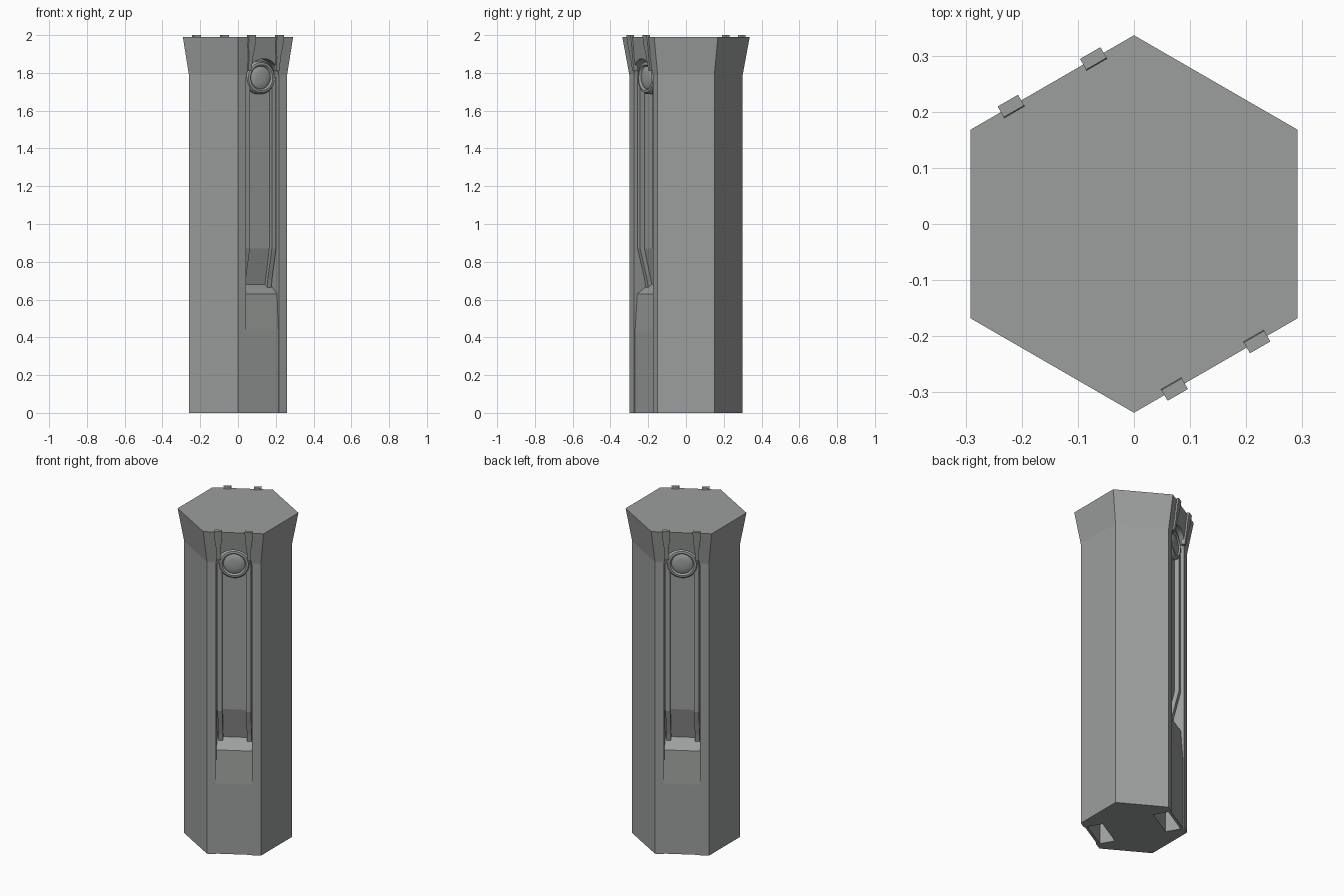
import bpy
import bmesh
from math import cos, sin, pi, radians
from mathutils import Vector

cube = bpy.data.objects.get("Cube")
if cube:
    bpy.data.objects.remove(cube)

APOTHEM = 0.26
FLARE_Z, TOP_Z = 1.79, 1.99
FLARE = 0.032

grey = bpy.data.materials.new("stone grey")
grey.use_nodes = True
colour = (0.33, 0.345, 0.335, 1)
grey.diffuse_color = colour
grey.node_tree.nodes["Principled BSDF"].inputs["Base Color"].default_value = colour


def loft(name, rings):
    """Skin a stack of equal rings and cap both ends."""
    bm = bmesh.new()
    loops = [[bm.verts.new(p) for p in ring] for ring in rings]
    n = len(loops[0])
    for a, b in zip(loops, loops[1:]):
        for i in range(n):
            j = (i + 1) % n
            bm.faces.new((a[i], a[j], b[j], b[i]))
    bm.faces.new(loops[0])
    bm.faces.new(loops[-1])
    bmesh.ops.recalc_face_normals(bm, faces=bm.faces)
    mesh = bpy.data.meshes.new(name)
    bm.to_mesh(mesh)
    bm.free()
    mesh.materials.append(grey)
    obj = bpy.data.objects.new(name, mesh)
    bpy.context.collection.objects.link(obj)
    return obj


def on_face(angle, u, depth, z):
    """Point on a body side: u across, depth inward, z up."""
    normal = Vector((cos(angle), sin(angle), 0))
    across = Vector((-sin(angle), cos(angle), 0))
    return normal * (APOTHEM - depth) + across * u + Vector((0, 0, z))


def bar(name, angle, sections):
    """Loft through sections of (z, left u, right u, outer depth, inner depth)."""
    return loft(name, [[on_face(angle, l, o, z), on_face(angle, r, o, z),
                        on_face(angle, r, i, z), on_face(angle, l, i, z)]
                       for z, l, r, o, i in sections])


def lathe(name, angle, z, profile, count=40):
    """Revolve (radius, depth) points about an axis facing out of a side."""
    return loft(name, [[on_face(angle, r * cos(2 * pi * k / count), d,
                                z + r * sin(2 * pi * k / count))
                        for k in range(count)] for r, d in profile])


def carve(target, cutter):
    mod = target.modifiers.new("carve", "BOOLEAN")
    mod.operation = "DIFFERENCE"
    mod.solver = "EXACT"
    mod.object = cutter
    cutter.hide_render = True
    bpy.ops.object.select_all(action="DESELECT")
    bpy.context.view_layer.objects.active = target
    target.select_set(True)
    bpy.ops.object.modifier_apply(modifier=mod.name)
    bpy.data.objects.remove(cutter)


def flare_depth(z):
    return -FLARE * (z - FLARE_Z) / (TOP_Z - FLARE_Z)


# Hexagonal column with a flared head
body = loft("column_body", [
    [(a / cos(pi / 6) * cos(pi / 6 + k * pi / 3),
      a / cos(pi / 6) * sin(pi / 6 + k * pi / 3), z) for k in range(6)]
    for z, a in ((0, APOTHEM), (FLARE_Z, APOTHEM), (TOP_Z, APOTHEM + FLARE))])

HALF = 0.1      # half width of the channel
FLOOR = 0.045   # depth of its upper floor
DISC_Z = 1.775

for side, angle in (("front", radians(-60)), ("back", radians(120))):
    # Channel: deep foot, sloping middle, shallow top with a round end
    carve(body, bar("channel_cutter", angle, [
        (z, -HALF, HALF, -0.2, d) for z, d in
        ((-0.1, 0.11), (0.6, 0.11), (0.68, 0.09), (0.87, FLOOR), (DISC_Z, FLOOR))]))
    carve(body, lathe("arch_cutter", angle, DISC_Z, [(HALF, -0.2), (HALF, FLOOR)]))

    # Lower cover plate with its sloping top ledge
    path = [(0, 0.006), (0.43, 0.006), (0.63, 0.02), (0.68, 0.09)]
    bar(side + "_cover_plate", angle,
        [(z, -HALF, HALF, d, d + 0.015) for z, d in path])

    # Round boss with a raised rim and a domed centre
    boss = lathe(side + "_boss", angle, DISC_Z, [
        (0.088, FLOOR + 0.01), (0.088, 0.024), (0.08, 0.012), (0.068, 0.01),
        (0.06, 0.02), (0.054, 0.016), (0.03, 0.012), (0.01, 0.011)])
    bpy.ops.object.select_all(action="DESELECT")
    bpy.context.view_layer.objects.active = boss
    boss.select_set(True)
    bpy.ops.object.shade_smooth_by_angle(angle=radians(30))

    for hand, s in (("left", -1), ("right", 1)):
        # Guide rail that follows the channel floor
        bar(f"{side}_{hand}_rail", angle, [
            (z, s * 0.067, s * 0.093, d, d + 0.04) for z, d in
            ((0.665, 0.068), (0.71, 0.06), (0.87, 0.018), (DISC_Z, 0.018))])

        # Tapered clip running up over the flared head
        bar(f"{side}_{hand}_clip", angle, [
            (z, s * 0.085 - w, s * 0.085 + w, flare_depth(z) - 0.01,
             flare_depth(z) + 0.012)
            for z, w in ((1.81, 0.01), (1.88, 0.012), (1.95, 0.021), (2.0, 0.021))])
